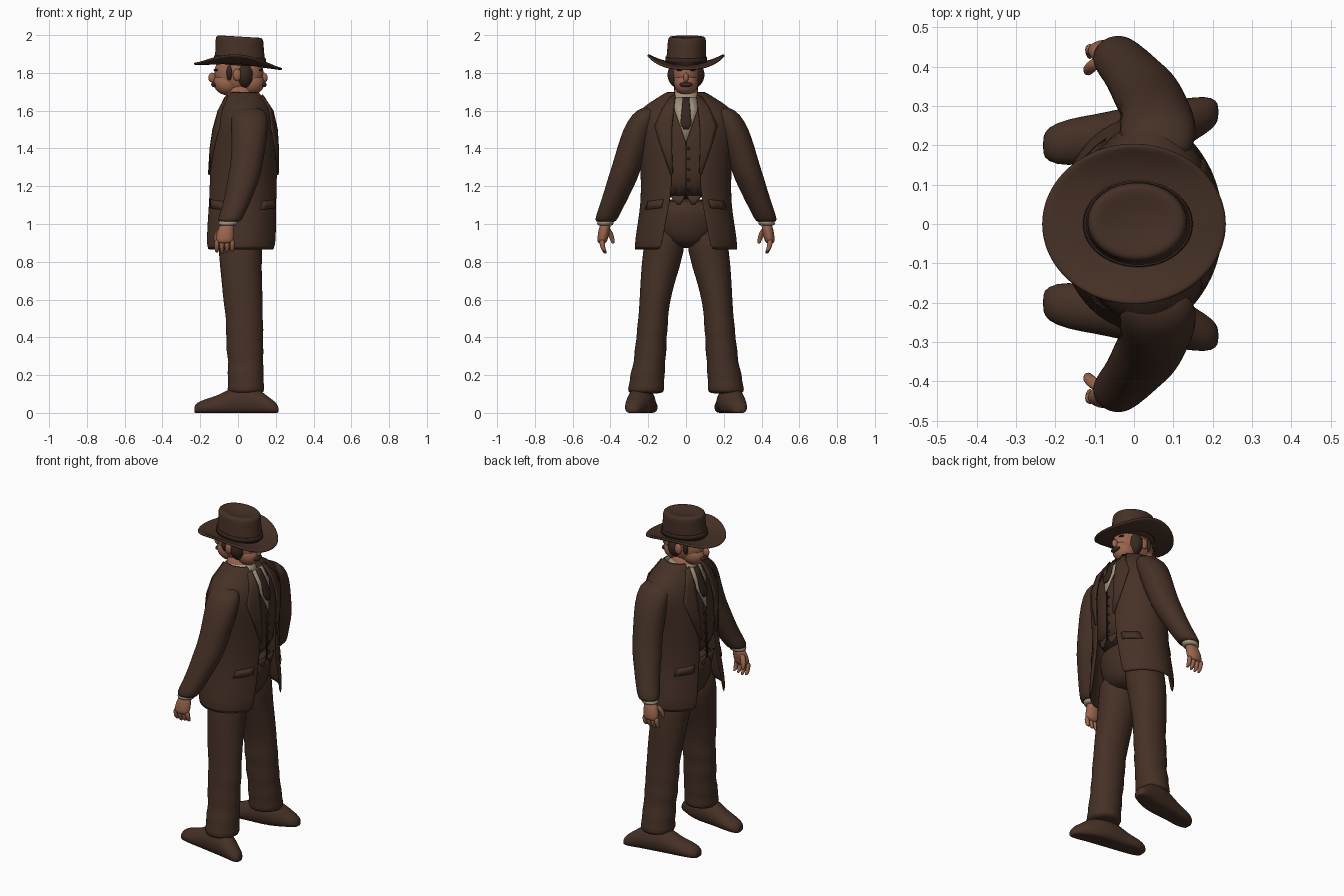
import bpy, bmesh, math

cube = bpy.data.objects.get("Cube")
if cube:
    bpy.data.objects.remove(cube)


def material(name, r, g, b):
    m = bpy.data.materials.new(name)
    m.use_nodes = True
    m.diffuse_color = (r, g, b, 1)
    m.node_tree.nodes["Principled BSDF"].inputs["Base Color"].default_value = (r, g, b, 1)
    return m


BROWN = material("brown cloth", .06, .03, .019)
DARK = material("dark brown", .035, .018, .012)
SKIN = material("skin", .32, .13, .075)
LINEN = material("linen", .36, .29, .21)
HAIR = material("hair", .04, .02, .014)


def finish(name, bm, mat, mirror=False, thick=0, subdiv=0):
    """Turn a bmesh into a smooth object with its modifiers."""
    bmesh.ops.recalc_face_normals(bm, faces=bm.faces)
    me = bpy.data.meshes.new(name)
    bm.to_mesh(me)
    bm.free()
    me.materials.append(mat)
    for p in me.polygons:
        p.use_smooth = True
    ob = bpy.data.objects.new(name, me)
    bpy.context.collection.objects.link(ob)
    if thick:
        so = ob.modifiers.new("thickness", 'SOLIDIFY')
        so.thickness, so.offset = thick, 0
    if subdiv:
        su = ob.modifiers.new("smooth", 'SUBSURF')
        su.levels = su.render_levels = subdiv
    if mirror:
        mi = ob.modifiers.new("mirror", 'MIRROR')
        mi.use_axis = (False, True, False)
    return ob


def skin_rings(bm, rings, closed=True, caps=True):
    rows = [[bm.verts.new(p) for p in r] for r in rings]
    n = len(rows[0])
    for a, b in zip(rows, rows[1:]):
        for i in range(n if closed else n - 1):
            j = (i + 1) % n
            bm.faces.new((a[i], a[j], b[j], b[i]))
    if caps and closed:
        bm.faces.new(rows[0])
        bm.faces.new(rows[-1])


def loft(name, rings, mat, n=20, mirror=False, subdiv=1, tilt=0, caps=True, thick=0):
    """Rings are (x, y, z, x radius, y radius)."""
    bm = bmesh.new()
    pts = []
    for x, y, z, rx, ry in rings:
        row = []
        for i in range(n):
            t = math.tau * i / n
            px = x + rx * math.cos(t)
            row.append((px, y + ry * math.sin(t), z + tilt * px))
        pts.append(row)
    skin_rings(bm, pts, caps=caps)
    return finish(name, bm, mat, mirror, thick, subdiv)


def ball(name, loc, scale, mat, mirror=False):
    bm = bmesh.new()
    bmesh.ops.create_uvsphere(bm, u_segments=24, v_segments=16, radius=1)
    bmesh.ops.scale(bm, vec=scale, verts=bm.verts)
    bmesh.ops.translate(bm, vec=loc, verts=bm.verts)
    return finish(name, bm, mat, mirror)


# Coat profile: height, centre x, depth, half width, half opening
COAT = [(.86, .015, .205, .27, .13), (1.0, .02, .2, .25, .11),
        (1.12, .025, .185, .23, .08), (1.3, .03, .183, .233, .07),
        (1.45, .035, .178, .25, .08), (1.55, .04, .158, .262, .08),
        (1.61, .04, .137, .235, .075), (1.66, .035, .108, .15, .065),
        (1.7, .035, .088, .09, .055)]


def coat_at(z):
    for a, b in zip(COAT, COAT[1:]):
        if z <= b[0]:
            k = max(0, (z - a[0]) / (b[0] - a[0]))
            return [p + (q - p) * k for p, q in zip(a, b)]
    return COAT[-1]


def surface(y, z, side, lift):
    _, cx, rx, ry, _ = coat_at(z)
    bulge = math.sqrt(max(.1, 1 - (y / ry) ** 2))
    return (cx + side * (rx * bulge + lift), y, z)


def strip(name, left, right, side, lift, mat, mirror=False):
    """Thin plate that follows the chest between two edges of (y, z)."""
    bm = bmesh.new()
    rows = []
    for (ya, za), (yb, zb) in zip(left, right):
        rows.append([surface(ya + (yb - ya) * k / 4, za + (zb - za) * k / 4, side, lift)
                     for k in range(5)])
    skin_rings(bm, rows, closed=False)
    finish(name, bm, mat, mirror, thick=.008)


# Coat halves, open along the middle
bm = bmesh.new()
rows = []
for z, cx, rx, ry, gap in COAT:
    t0 = math.asin(gap / ry)
    row = []
    for i in range(21):
        t = t0 + (math.pi - 2 * t0) * i / 20
        row.append((cx + rx * math.cos(t), ry * math.sin(t), z))
    rows.append(row)
skin_rings(bm, rows, closed=False)
finish("coat", bm, BROWN, mirror=True, thick=.014, subdiv=1)

# Waistcoat and trousers
loft("waistcoat", [(cx, 0, z, rx - .018, ry - .02) for z, cx, rx, ry, _ in COAT[2:8]],
     BROWN, n=28)
loft("hips", [(.02, 0, .87, .1, .1), (.02, 0, .95, .14, .185), (.025, 0, 1.05, .155, .2),
              (.025, 0, 1.14, .155, .2)], BROWN)
loft("trouser_legs", [(.02, .1, 1.02, .13, .1), (.01, .118, .85, .115, .114),
                      (.02, .15, .7, .108, .092), (.028, .168, .57, .105, .08),
                      (.035, .175, .49, .096, .079), (.034, .178, .44, .104, .084),
                      (.036, .184, .39, .094, .078), (.036, .188, .33, .102, .088),
                      (.042, .193, .27, .09, .081), (.04, .203, .21, .1, .094),
                      (.042, .207, .17, .092, .09), (.042, .212, .12, .102, .1),
                      (.042, .212, .1, .09, .09)], BROWN, mirror=True)

# Shoes: position x, centre y, half width, height
bm = bmesh.new()
rows = []
for x, y, w, h in [(-.232, .2, .02, .03), (-.222, .202, .045, .055), (-.17, .207, .062, .075),
                   (-.1, .218, .062, .095), (-.05, .225, .066, .13), (.04, .235, .075, .15),
                   (.11, .25, .068, .13), (.16, .27, .055, .085), (.2, .282, .042, .06),
                   (.216, .285, .02, .03)]:
    row = []
    for i in range(16):
        t = math.tau * i / 16
        row.append((x, y + w * math.cos(t), max(0, h * (.4 + .6 * math.sin(t)))))
    rows.append(row)
skin_rings(bm, rows)
finish("shoes", bm, BROWN, mirror=True, subdiv=1)

# Sleeves, cuffs and hands
loft("sleeves", [(.055, .19, 1.62, .06, .04), (.06, .215, 1.585, .1, .072),
                 (.062, .25, 1.5, .098, .085), (.055, .282, 1.4, .09, .084),
                 (.045, .312, 1.31, .086, .08), (.03, .335, 1.24, .087, .08),
                 (.01, .362, 1.17, .077, .073), (-.015, .395, 1.09, .07, .066),
                 (-.045, .425, 1.02, .065, .06), (-.045, .425, 1.01, .055, .05)],
     BROWN, mirror=True)
loft("cuffs", [(-.045, .422, 1.03, .05, .045), (-.055, .428, 1.0, .052, .045),
               (-.055, .428, .99, .045, .04)], LINEN, mirror=True)
loft("palms", [(-.055, .425, 1.01, .035, .028), (-.065, .432, .97, .045, .032),
               (-.07, .442, .92, .052, .03), (-.072, .445, .895, .042, .022)], SKIN, n=14, mirror=True)
for i in range(4):
    x = -.112 + .027 * i
    loft("finger_%d" % (i + 1), [(x, .445, .92, .014, .016), (x, .444, .885, .014, .015),
                                 (x, .434, .858, .012, .013), (x, .424, .842 + .006 * abs(i - 1), .006, .008)],
         SKIN, n=8, mirror=True)
loft("thumb", [(-.09, .415, .98, .018, .016), (-.112, .398, .945, .018, .016),
               (-.118, .388, .91, .014, .013), (-.115, .386, .895, .006, .006)], SKIN, n=8, mirror=True)

# Neck, shirt collar and head
loft("neck", [(.015, 0, 1.58, .08, .07), (.01, 0, 1.74, .07, .062)], SKIN, subdiv=0)
loft("shirt_collar", [(.03, 0, 1.62, .105, .085), (.02, 0, 1.67, .088, .074),
                      (.015, 0, 1.705, .08, .07)], LINEN)
ball("head", (.005, 0, 1.8), (.13, .08, .115), SKIN)
ball("hair", (.035, 0, 1.79), (.058, .098, .085), HAIR)
ball("sideburns", (-.045, 0, 1.8), (.026, .088, .065), HAIR)
ball("ears", (-.005, .083, 1.79), (.022, .014, .032), SKIN, mirror=True)

# Front details, on both faces of the figure
for side, label in ((-1, "first"), (1, "second")):
    ball(label + "_jaw", (side * .06 + .005, 0, 1.748), (.075, .064, .066), SKIN)
    ball(label + "_nose", (side * .137, 0, 1.775), (.02, .014, .026), SKIN)
    ball(label + "_moustache", (side * .13 + .005, 0, 1.738), (.017, .034, .014), HAIR)
    ball(label + "_brows", (side * .118, .03, 1.815), (.012, .02, .006), HAIR, mirror=True)
    strip(label + "_shirt", [(-.06, 1.67), (-.06, 1.6), (-.004, 1.44)],
          [(.06, 1.67), (.06, 1.6), (.004, 1.44)], side, -.008, LINEN)
    strip(label + "_tie", [(-.018, 1.67), (-.02, 1.63), (-.03, 1.53), (-.012, 1.5)],
          [(.018, 1.67), (.02, 1.63), (.03, 1.53), (.012, 1.5)], side, 0, DARK)
    strip(label + "_lapel", [(.055, 1.685), (.065, 1.6), (.075, 1.5), (.075, 1.4), (.07, 1.27)],
          [(.085, 1.67), (.125, 1.61), (.165, 1.52), (.14, 1.43), (.08, 1.26)],
          side, .009, BROWN, mirror=True)
    strip(label + "_pocket_flap", [(.12, 1.13), (.13, 1.085)], [(.2, 1.12), (.215, 1.075)],
          side, .012, BROWN, mirror=True)
    strip(label + "_waistcoat_seam", [(-.003, 1.44), (-.003, 1.3), (-.003, 1.13)],
          [(.003, 1.44), (.003, 1.3), (.003, 1.13)], side, -.015, DARK)
    strip(label + "_waistcoat_points", [(.005, 1.15), (.03, 1.1)], [(.085, 1.15), (.045, 1.1)],
          side, -.015, BROWN, mirror=True)
    for k in range(5):
        ball(label + "_button_%d" % (k + 1), surface(.014, 1.18 + .055 * k, side, -.014),
             (.005, .007, .007), DARK)

# Hat: curled brim, creased crown and band
bm = bmesh.new()
rows = []
for k in range(7):
    s = .5 + .5 * k / 6
    row = []
    for i in range(48):
        t = math.tau * i / 48
        x, y = .235 * s * math.cos(t), .205 * s * math.sin(t)
        row.append((x, y, 1.846 - .06 * x + .05 * (abs(y) / .205) ** 3 - .012 * (x / .235) ** 2))
    rows.append(row)
skin_rings(bm, rows, caps=False)
finish("hat_brim", bm, BROWN, thick=.014, subdiv=1)
loft("hat_crown", [(.01, 0, 1.835, .135, .105), (.01, 0, 1.86, .137, .107),
                   (.01, .003, 1.92, .128, .103), (.008, .005, 1.965, .128, .102),
                   (.008, .005, 1.988, .125, .099), (.008, .005, 1.996, .108, .086),
                   (.008, .005, 1.984, .07, .05), (.008, .005, 1.98, .02, .015)],
     BROWN, n=32, tilt=-.06)
loft("hat_band", [(.01, 0, 1.858, .137, .107), (.01, .001, 1.885, .134, .106)],
     DARK, n=48, tilt=-.06, subdiv=0, caps=False, thick=.006)
